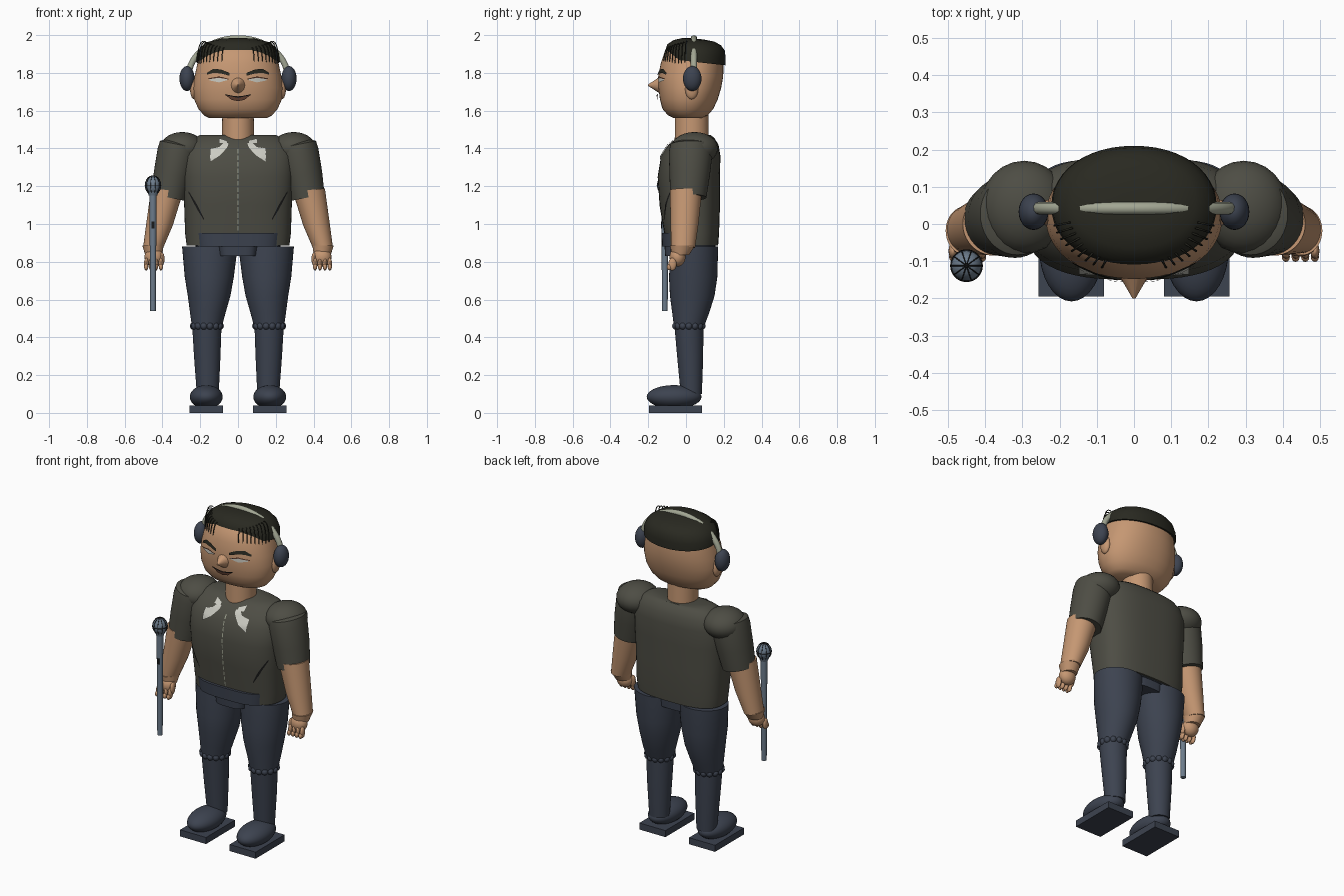
import bpy, bmesh, math
from mathutils import Vector
from mathutils.bvhtree import BVHTree

cube = bpy.data.objects.get("Cube")
if cube:
    bpy.data.objects.remove(cube, do_unlink=True)


def material(name, r, g, b):
    m = bpy.data.materials.new(name)
    m.use_nodes = True
    m.diffuse_color = (r, g, b, 1)
    bsdf = next(n for n in m.node_tree.nodes if n.type == 'BSDF_PRINCIPLED')
    bsdf.inputs["Base Color"].default_value = (r, g, b, 1)
    return m


SKIN = material("skin", .56, .31, .17)
JACKET = material("jacket_olive", .075, .074, .058)
NAVY = material("trouser_navy", .046, .056, .08)
HAIR = material("hair_dark", .022, .022, .015)
BAND = material("band_sage", .36, .38, .29)
STEEL = material("steel_blue", .15, .2, .26)
PALE = material("pale_cloth", .6, .6, .54)
LINE = material("line_black", .01, .01, .01)
LIP = material("lip_brown", .12, .05, .03)


def finish(bm, name, mat, angle=40):
    bmesh.ops.recalc_face_normals(bm, faces=bm.faces)
    mesh = bpy.data.meshes.new(name)
    bm.to_mesh(mesh)
    bm.free()
    ob = bpy.data.objects.new(name, mesh)
    bpy.context.collection.objects.link(ob)
    mesh.materials.append(mat)
    bpy.ops.object.select_all(action='DESELECT')
    ob.select_set(True)
    bpy.context.view_layer.objects.active = ob
    bpy.ops.object.shade_smooth_by_angle(angle=math.radians(angle))
    return ob


def loft(name, rings, mat, power=2.0, tx=0, ty=0, n=40, angle=40):
    """Skin rings of (cx, cy, z, rx, ry); tx and ty slope each ring."""
    bm = bmesh.new()
    loops = []
    for cx, cy, z, rx, ry in rings:
        loop = []
        for i in range(n):
            a = math.tau * i / n
            c, s = math.cos(a), math.sin(a)
            dx = rx * math.copysign(abs(c) ** (2 / power), c)
            dy = ry * math.copysign(abs(s) ** (2 / power), s)
            loop.append(bm.verts.new((cx + dx, cy + dy, z + tx * dx + ty * dy)))
        loops.append(loop)
    for a, b in zip(loops, loops[1:]):
        for i in range(n):
            bm.faces.new((a[i], a[(i + 1) % n], b[(i + 1) % n], b[i]))
    bm.faces.new(loops[0])
    bm.faces.new(loops[-1])
    return finish(bm, name, mat, angle)


def ball(name, centre, radii, mat, u=24, v=14):
    bm = bmesh.new()
    bmesh.ops.create_uvsphere(bm, u_segments=u, v_segments=v, radius=1)
    bmesh.ops.scale(bm, vec=radii, verts=bm.verts)
    bmesh.ops.translate(bm, vec=centre, verts=bm.verts)
    return finish(bm, name, mat)


def box(name, centre, size, mat):
    bm = bmesh.new()
    bmesh.ops.create_cube(bm, size=1)
    bmesh.ops.scale(bm, vec=size, verts=bm.verts)
    bmesh.ops.translate(bm, vec=centre, verts=bm.verts)
    return finish(bm, name, mat)


def tube(name, points, radius, mat, cyclic=False, res=3):
    cu = bpy.data.curves.new(name, 'CURVE')
    cu.dimensions = '3D'
    cu.bevel_depth, cu.bevel_resolution = radius, res
    cu.use_fill_caps = True
    sp = cu.splines.new('POLY')
    sp.points.add(len(points) - 1)
    for p, co in zip(sp.points, points):
        p.co = (*co, 1)
    sp.use_cyclic_u = cyclic
    cu.materials.append(mat)
    ob = bpy.data.objects.new(name, cu)
    bpy.context.collection.objects.link(ob)
    return ob


def decal(name, target, stations, mat, side=1, lift=.005, steps=6, rows=4):
    """Thin patch on a front surface; stations are (x, z_low, z_high)."""
    me = target.data
    tree = BVHTree.FromPolygons([v.co for v in me.vertices],
                                [p.vertices[:] for p in me.polygons])
    bm = bmesh.new()
    cols = []
    for a, b in zip(stations, stations[1:]):
        for k in range(steps + 1):
            x, lo, hi = Vector(a).lerp(Vector(b), k / steps)
            col = []
            for r in range(rows + 1):
                z = lo + (hi - lo) * r / rows
                hit = tree.ray_cast(Vector((side * x, -1, z)), Vector((0, 1, 0)))[0]
                y = hit.y if hit else 0
                col.append(bm.verts.new((side * x, y - lift, z)))
            cols.append(col)
    for a, b in zip(cols, cols[1:]):
        for r in range(rows):
            bm.faces.new((a[r], b[r], b[r + 1], a[r + 1]))
    bmesh.ops.remove_doubles(bm, verts=bm.verts, dist=.0004)
    return finish(bm, name, mat)


# Head, nose, neck and hair
head = loft("head", [(0, .01, 1.56, .15, .075), (0, .01, 1.575, .18, .105),
                     (0, .01, 1.61, .21, .135), (0, .015, 1.66, .232, .153),
                     (0, .02, 1.72, .237, .166), (0, .025, 1.78, .23, .172),
                     (0, .032, 1.85, .215, .166), (0, .04, 1.92, .195, .15),
                     (0, .05, 1.955, .14, .11)], SKIN, 2.15, n=64)
bm = bmesh.new()
bmesh.ops.create_cone(bm, segments=24, radius1=.062, radius2=.004, depth=.1, cap_ends=True)
for v in bm.verts:
    x, y, z = v.co
    v.co = (x, -.15 - z, 1.735 + y * 1.1)
finish(bm, "nose", SKIN)
loft("neck", [(0, .03, 1.42, .085, .09), (0, .03, 1.59, .083, .088)], SKIN)
loft("hair_cap", [(0, .048, 1.858, .222, .162), (0, .05, 1.90, .219, .16),
                  (0, .053, 1.935, .2, .152), (0, .06, 1.96, .165, .125),
                  (0, .065, 1.975, .11, .085), (0, .065, 1.98, .04, .03)],
     HAIR, 2.1, ty=-.11, n=48)

# Jacket and trouser waist
jacket = loft("jacket_body", [(0, .03, .885, .272, .14), (0, .03, .95, .28, .145),
                              (0, .02, 1.1, .285, .16), (0, .015, 1.25, .295, .165),
                              (0, .025, 1.36, .295, .157), (0, .04, 1.42, .27, .132),
                              (0, .05, 1.455, .235, .1), (0, .055, 1.472, .2, .075)],
              JACKET, 2.7, n=56)
loft("waistband", [(0, .015, .88, .225, .142), (0, .015, .952, .235, .146)], NAVY, 3.2)
loft("trouser_seat", [(0, .02, .83, .1, .13), (0, .02, .9, .11, .135)], NAVY, 4)

# Jacket zip
for i in range(13):
    z = .965 + i * .034
    decal("zip_tooth", jacket, [(-.003, z, z + .024), (.003, z, z + .024)], BAND, steps=1, rows=1)

for s, label in ((1, "left_"), (-1, "right_")):
    # Face details
    decal(label + "brow", head, [(.045, 1.785, 1.8), (.09, 1.797, 1.818), (.13, 1.8, 1.822),
                                 (.165, 1.79, 1.8)], HAIR, s, .008)
    decal(label + "eye", head, [(.055, 1.762, 1.766), (.1, 1.75, 1.775),
                                (.15, 1.76, 1.768)], PALE, s, .006)
    decal(label + "eyelid", head, [(.05, 1.765, 1.769), (.1, 1.774, 1.781),
                                   (.16, 1.766, 1.771)], LIP, s, .008)
    decal(label + "mouth", head, [(0, 1.65, 1.676), (.035, 1.658, 1.679),
                                  (.068, 1.684, 1.687)], LIP, s, .012)
    decal(label + "lip_line", head, [(0, 1.668, 1.673), (.068, 1.682, 1.687)], LINE, s, .016)
    ball(label + "ear", (s * .232, .03, 1.715), (.022, .035, .055), SKIN)
    ball(label + "ear_cup", (s * .27, .033, 1.77), (.04, .049, .066), NAVY)

    # Loose fringe strands
    for i in range(9):
        t = i / 8
        a = math.radians(-15 - 52 * t)
        ca, sa = math.cos(a), math.sin(a)
        pts = []
        for k in range(9):
            u = k / 8
            r = .8 + .2 * math.sin(u * math.pi / 2)
            pts.append((s * .222 * r * ca, .04 + .172 * r * sa,
                        1.965 - .035 * t - .11 * u ** 2 + .012 * math.sin(u * math.pi)))
        tube(label + "hair_strand", pts, .0028, HAIR, res=1)

    # Collar flaps and slanted pockets
    decal(label + "collar", jacket, [(.05, 1.415, 1.43), (.075, 1.385, 1.435), (.1, 1.36, 1.41),
                                     (.148, 1.33, 1.4)], PALE, s, .008)
    decal(label + "collar_tip", jacket, [(.058, 1.425, 1.44), (.1, 1.43, 1.455)], PALE, s, .008)
    decal(label + "pocket", jacket, [(.18, 1.02, 1.03), (.215, 1.075, 1.1),
                                     (.262, 1.165, 1.175)], LINE, s, .004)

    # Arms
    ball(label + "shoulder", (s * .295, .045, 1.4), (.118, .125, .087), JACKET)
    loft(label + "sleeve", [(s * .368, .012, 1.14, .09, .096), (s * .345, .02, 1.26, .1, .107),
                            (s * .32, .025, 1.38, .105, .116), (s * .313, .027, 1.42, .1, .11),
                            (s * .31, .027, 1.432, .075, .085)], JACKET, tx=s * .2)
    loft(label + "forearm", [(s * .45, -.015, .875, .052, .063), (s * .415, -.008, 1.0, .07, .074),
                             (s * .375, 0, 1.18, .085, .085)], SKIN, tx=s * .1)
    loft(label + "wrist", [(s * .446, -.03, .835, .045, .045),
                           (s * .45, -.018, .885, .056, .066)], SKIN)
    ball(label + "palm", (s * .445, -.045, .825), (.05, .042, .05), SKIN)
    for i in range(4):
        x = s * (.408 + .026 * i)
        ball(label + "finger", (x, -.072, .787), (.0125, .022, .034), SKIN, 12, 8)
        ball(label + "fingertip", (x, -.088, .772), (.011, .014, .017), SKIN, 12, 8)
    ball(label + "thumb", (s * .402, -.06, .815), (.013, .022, .035), SKIN, 12, 8)

    # Legs and shoes
    loft(label + "thigh", [(s * .165, .015, .45, .078, .078), (s * .16, .025, .53, .094, .098),
                           (s * .153, .033, .62, .113, .118), (s * .152, .038, .72, .13, .128),
                           (s * .149, .045, .88, .147, .125)], NAVY)
    loft(label + "shin", [(s * .16, .028, .1, .058, .056), (s * .163, .022, .3, .07, .069),
                          (s * .165, .015, .47, .078, .077)], NAVY)
    for i in range(14):
        a = math.tau * i / 14
        ball(label + "knee_cuff", (s * .165 + .071 * math.cos(a), .015 + .071 * math.sin(a), .46),
             (.019, .019, .02), NAVY, 12, 8)
    ball(label + "shoe", (s * .168, -.063, .085), (.087, .145, .062), NAVY, 32, 18)
    box(label + "sole", (s * .168, -.055, .02), (.176, .28, .04), NAVY)

# Headband
arc = [math.pi * i / 40 for i in range(41)]
tube("headband", [(.262 * math.cos(a), .042, 1.78 + .203 * math.sin(a)) for a in arc], .017, BAND)

# Microphone
MX, MY, MZ = -.45, -.112, 1.205
loft("microphone_shaft", [(MX, MY, .54, .015, .015), (MX, MY, 1.17, .019, .019)], STEEL, n=20)
loft("microphone_collar", [(MX, MY, 1.15, .022, .022), (MX, MY, 1.175, .03, .03)], STEEL, n=20)
ball("microphone_head", (MX, MY, MZ), (.041, .041, .05), STEEL)
box("microphone_switch", (MX, MY - .016, .995), (.014, .008, .035), LINE)
turn = [math.tau * i / 32 for i in range(32)]
for k in range(5):
    b = math.pi * k / 5
    tube("grille_wire", [(MX + .042 * math.cos(a) * math.cos(b), MY + .042 * math.cos(a) * math.sin(b),
                          MZ + .051 * math.sin(a)) for a in turn], .0016, LINE, True, 1)
tube("grille_ring", [(MX + .042 * math.cos(a), MY + .042 * math.sin(a), MZ) for a in turn],
     .002, LINE, True, 1)
